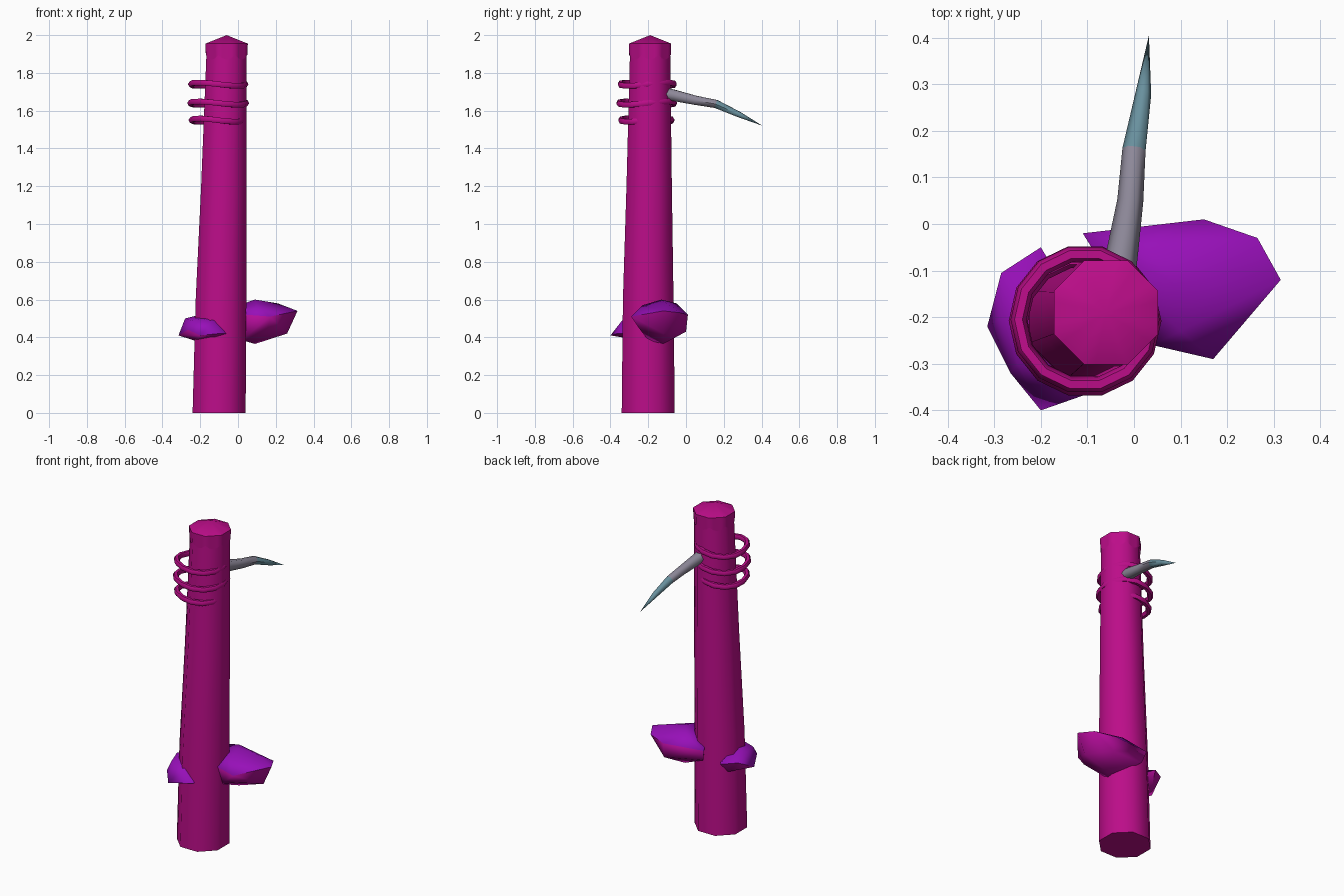
import bpy
import bmesh
from math import sin, cos, pi, radians
from mathutils import Vector

default_cube = bpy.data.objects.get("Cube")
if default_cube:
    bpy.data.objects.remove(default_cube, do_unlink=True)


def make_material(name, color):
    material = bpy.data.materials.new(name)
    material.use_nodes = True
    material.diffuse_color = (*color, 1)
    shader = material.node_tree.nodes["Principled BSDF"]
    shader.inputs["Base Color"].default_value = (*color, 1)
    shader.inputs["Roughness"].default_value = 0.8
    return material


magenta = make_material("magenta bark", (0.5, 0.004, 0.25))
purple = make_material("purple fungus", (0.31, 0.005, 0.48))
violet = make_material("violet underside", (0.48, 0.004, 0.34))
grey = make_material("grey horn", (0.27, 0.25, 0.32))
teal = make_material("teal horn tip", (0.14, 0.28, 0.34))


def finish(name, bm, materials, angle=60):
    """Turn a bmesh into a smooth shaded object."""
    bmesh.ops.recalc_face_normals(bm, faces=bm.faces[:])
    mesh = bpy.data.meshes.new(name)
    bm.to_mesh(mesh)
    bm.free()
    for material in materials:
        mesh.materials.append(material)
    obj = bpy.data.objects.new(name, mesh)
    bpy.context.collection.objects.link(obj)
    bpy.ops.object.select_all(action="DESELECT")
    obj.select_set(True)
    bpy.context.view_layer.objects.active = obj
    bpy.ops.object.shade_smooth_by_angle(angle=radians(angle))
    return obj


def bridge(bm, loops, closed=False):
    """Join consecutive loops of vertices with quads."""
    count = len(loops[0])
    pairs = list(zip(loops, loops[1:]))
    if closed:
        pairs.append((loops[-1], loops[0]))
    faces = []
    for low, high in pairs:
        for i in range(count):
            j = (i + 1) % count
            faces.append(bm.faces.new((low[i], low[j], high[j], high[i])))
    return faces


def circle(bm, center, radius, sides, u, v, phase=0.0):
    center = Vector(center)
    angles = [2 * pi * i / sides + phase for i in range(sides)]
    return [bm.verts.new(center + radius * (cos(a) * u + sin(a) * v)) for a in angles]


X, Y, Z = Vector((1, 0, 0)), Vector((0, 1, 0)), Vector((0, 0, 1))

# Leaning, tapered eight-sided trunk
bm = bmesh.new()
sections = [((-0.1, -0.2, 0), 0.152), ((-0.09, -0.2, 0.6), 0.145),
            ((-0.075, -0.195, 1.2), 0.13), ((-0.06, -0.19, 1.92), 0.115)]
loops = [circle(bm, c, r, 8, X, Y, pi / 8) for c, r in sections]
bridge(bm, loops)
bm.faces.new(loops[0])
bm.faces.new(loops[-1])
finish("trunk", bm, [magenta])

# Pointed cap with a scalloped lower edge
bm = bmesh.new()
sides, per_side = 8, 4
loops = []
for height, radius, scallop in ((1.895, 0.119, 0.025), (1.955, 0.121, 0)):
    loop = []
    corners = [Vector((cos(a), sin(a), 0)) * radius
               for a in (2 * pi * i / sides + pi / 8 for i in range(sides))]
    for i, corner in enumerate(corners):
        for step in range(per_side):
            t = step / per_side
            point = corner.lerp(corners[(i + 1) % sides], t)
            drop = scallop * sin(pi * t)
            loop.append(bm.verts.new(point + Vector((-0.06, -0.19, height - drop))))
    loops.append(loop)
bridge(bm, loops)
apex = bm.verts.new((-0.06, -0.19, 2))
rim = loops[-1]
for i, vert in enumerate(rim):
    bm.faces.new((vert, rim[(i + 1) % len(rim)], apex))
finish("cap", bm, [magenta])


# Three loose rings around the neck
def make_ring(name, center, radius, tube=0.017, segments=14):
    bm = bmesh.new()
    loops = []
    for i in range(segments):
        angle = 2 * pi * i / segments
        outward = X * cos(angle) + Y * sin(angle)
        lift = Z * 0.009 * cos(2 * angle - pi / 2)
        loops.append(circle(bm, Vector(center) + outward * radius + lift,
                            tube, 6, outward, Z))
    bridge(bm, loops, closed=True)
    finish(name, bm, [magenta])


make_ring("upper_ring", (-0.105, -0.205, 1.74), 0.143)
make_ring("middle_ring", (-0.105, -0.208, 1.64), 0.147)
make_ring("lower_ring", (-0.11, -0.21, 1.55), 0.135)

# Curved horn with a coloured tip
bm = bmesh.new()
path = [((-0.035, -0.13, 1.695), 0.036), ((-0.025, -0.06, 1.68), 0.034),
        ((-0.008, 0.05, 1.655), 0.028), ((0, 0.16, 1.635), 0.025),
        ((0.02, 0.28, 1.58), 0.017)]
tip_point = Vector((0.032, 0.405, 1.52))
points = [Vector(c) for c, r in path] + [tip_point]
loops = []
for i, (center, radius) in enumerate(path):
    along = (points[i + 1] - points[max(i - 1, 0)]).normalized()
    side = along.cross(Z).normalized()
    loops.append(circle(bm, center, radius, 6, side, side.cross(along)))
bridge(bm, loops)
tip = bm.verts.new(tip_point)
for i, vert in enumerate(loops[-1]):
    bm.faces.new((vert, loops[-1][(i + 1) % 6], tip))
for face in bm.faces:
    face.material_index = int(face.calc_center_median().y > 0.16)
finish("horn", bm, [grey, teal])


# Chunky bracket fungi, purple above and violet below
def make_bracket(name, points):
    bm = bmesh.new()
    for point in points:
        bm.verts.new(point)
    hull = bmesh.ops.convex_hull(bm, input=bm.verts[:])
    loose = [v for v in hull["geom_interior"] if isinstance(v, bmesh.types.BMVert)]
    bmesh.ops.delete(bm, geom=loose, context="VERTS")
    bmesh.ops.recalc_face_normals(bm, faces=bm.faces[:])
    bm.normal_update()
    for face in bm.faces:
        face.material_index = int(face.normal.z < 0.1)
    finish(name, bm, [purple, violet])


make_bracket("left_bracket", [
    (-0.11, -0.02, 0.53), (0.15, 0.01, 0.52), (0.265, -0.03, 0.53),
    (0.315, -0.12, 0.54), (0.17, -0.29, 0.51), (0.04, -0.26, 0.52),
    (0.04, -0.05, 0.58), (0.09, -0.13, 0.6), (0.21, -0.1, 0.58), (0.1, -0.23, 0.57),
    (0.09, -0.12, 0.365), (0.26, -0.12, 0.42), (0.15, 0, 0.43),
    (0.02, -0.2, 0.385), (0.16, -0.25, 0.45), (-0.09, -0.04, 0.46)])
make_bracket("right_bracket", [
    (-0.2, -0.05, 0.46), (-0.285, -0.105, 0.47), (-0.315, -0.22, 0.41),
    (-0.265, -0.32, 0.44), (-0.2, -0.4, 0.41), (-0.1, -0.365, 0.42),
    (-0.04, -0.32, 0.42), (-0.2, -0.2, 0.52), (-0.28, -0.2, 0.5),
    (-0.25, -0.3, 0.49), (-0.13, -0.33, 0.5), (-0.22, -0.22, 0.38),
    (-0.12, -0.33, 0.4), (-0.22, -0.1, 0.4)])
